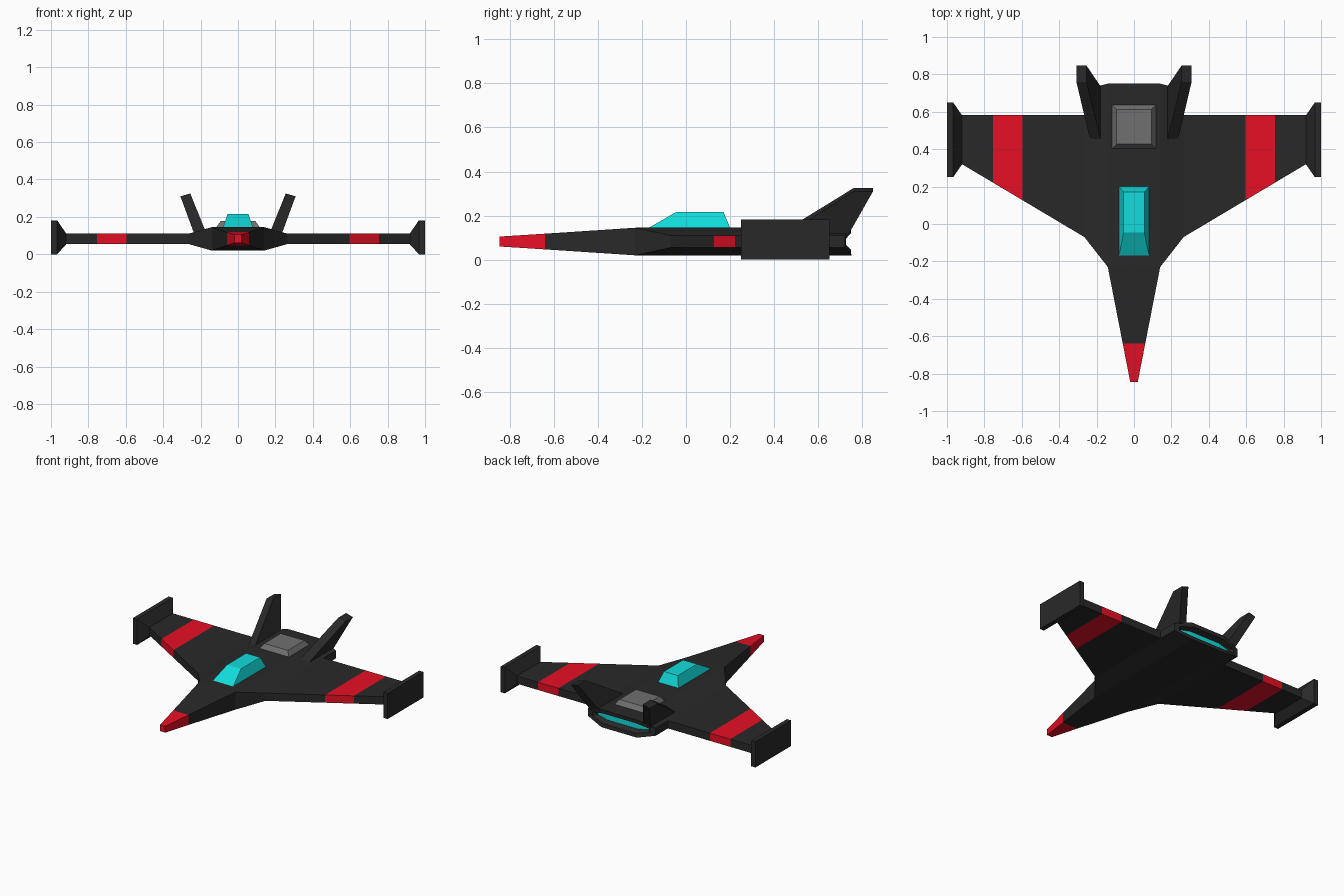
import bpy, bmesh

if "Cube" in bpy.data.objects:
    bpy.data.objects.remove(bpy.data.objects["Cube"])


def material(name, rgb):
    m = bpy.data.materials.new(name)
    m.diffuse_color = (*rgb, 1)
    m.use_nodes = True
    m.node_tree.nodes["Principled BSDF"].inputs["Base Color"].default_value = m.diffuse_color
    return m


DARK = material("dark", (0.022, 0.022, 0.022))
RED = material("red", (0.8, 0.005, 0.018))
CYAN = material("cyan", (0.006, 0.72, 0.72))
GREY = material("grey", (0.16, 0.16, 0.16))


def loft(name, rings, mats, mirror=False, cap_mats=None):
    """Skin a row of equal rings; mats gives one material per segment."""
    bm = bmesh.new()
    vs = [[bm.verts.new(p) for p in r] for r in rings]
    n = len(rings[0])
    slots = [DARK, RED, CYAN, GREY]
    used = [m for m in slots if m in mats + (cap_mats or [])]
    for a, b, m in zip(vs, vs[1:], mats):
        for i in range(n):
            j = (i + 1) % n
            f = bm.faces.new((a[i], a[j], b[j], b[i]))
            f.material_index = used.index(m)
    # ends: eight-sided rings close as a centre panel and two side panels
    panels = [(0, 1, 2, 3)] if n == 4 else [(0, 1, 4, 5), (1, 2, 3, 4), (5, 6, 7, 0)]
    for ring, m in zip((vs[0], vs[-1]), cap_mats or [mats[0], mats[-1]]):
        for p in panels:
            bm.faces.new([ring[k] for k in p]).material_index = used.index(m)
    bmesh.ops.recalc_face_normals(bm, faces=bm.faces)
    me = bpy.data.meshes.new(name)
    bm.to_mesh(me)
    bm.free()
    for m in used:
        me.materials.append(m)
    ob = bpy.data.objects.new(name, me)
    bpy.context.collection.objects.link(ob)
    if mirror:
        ob.modifiers.new("mirror", 'MIRROR')
    return ob


def rect_y(y, w, z0, z1):
    return [(-w, y, z1), (w, y, z1), (w, y, z0), (-w, y, z0)]


def rect_x(x, y0, y1, z0, z1):
    return [(x, y0, z0), (x, y1, z0), (x, y1, z1), (x, y0, z1)]


def rect_z(z, w, y0, y1):
    return [(-w, y0, z), (w, y0, z), (w, y1, z), (-w, y1, z)]


def hull_ring(w, y, h, sw, sy, sh, zc=0.0825):
    """Flattened hexagonal section whose side edges may sit at another y."""
    return [(-w, y, zc + h), (w, y, zc + h), (sw, sy, zc + sh), (sw, sy, zc - sh),
            (w, y, zc - h), (-w, y, zc - h), (-sw, sy, zc - sh), (-sw, sy, zc + sh)]


# Nose with red tip
loft("nose", [rect_y(-0.845, 0.02, 0.06, 0.105),
              rect_y(-0.64, 0.06, 0.047, 0.118),
              rect_y(-0.23, 0.14, 0.02, 0.145)], [RED, DARK])

# Main body with recessed glowing exhaust at the back
loft("body", [hull_ring(0.14, -0.23, 0.0625, 0.265, -0.07, 0.0275),
              hull_ring(0.14, 0.75, 0.0625, 0.265, 0.72, 0.0275),
              hull_ring(0.13, 0.747, 0.036, 0.225, 0.725, 0.013),
              hull_ring(0.12, 0.71, 0.022, 0.20, 0.70, 0.009)],
     [DARK, DARK, DARK], cap_mats=[DARK, CYAN])


# Wings with red stripe
def wing_ring(x):
    return rect_x(x, -0.07 + (x - 0.265) * 0.39 / 0.655, 0.582, 0.055, 0.11)


loft("wing", [wing_ring(x) for x in (0.265, 0.595, 0.755, 0.92)],
     [DARK, RED, DARK], mirror=True)

# Wing tip plates
loft("wing_tip_plate", [rect_x(0.92, 0.318, 0.582, 0.052, 0.113),
                        rect_x(0.967, 0.25, 0.65, 0.0, 0.182),
                        rect_x(1.0, 0.25, 0.65, 0.0, 0.182)], [DARK, DARK], mirror=True)

# Canted tail fins
loft("tail_fin", [[(0.178, 0.45, 0.134), (0.235, 0.45, 0.112),
                   (0.235, 0.735, 0.112), (0.178, 0.735, 0.134)],
                  [(0.255, 0.76, 0.325), (0.308, 0.76, 0.31),
                   (0.308, 0.848, 0.31), (0.255, 0.848, 0.325)]], [DARK], mirror=True)

# Cockpit canopy
loft("canopy", [rect_z(0.14, 0.082, -0.177, 0.202),
                rect_z(0.216, 0.055, -0.045, 0.17)], [CYAN])

# Grey engine cover
loft("engine_cover", [rect_z(0.14, 0.12, 0.40, 0.64),
                      rect_z(0.177, 0.093, 0.427, 0.613)], [GREY])
